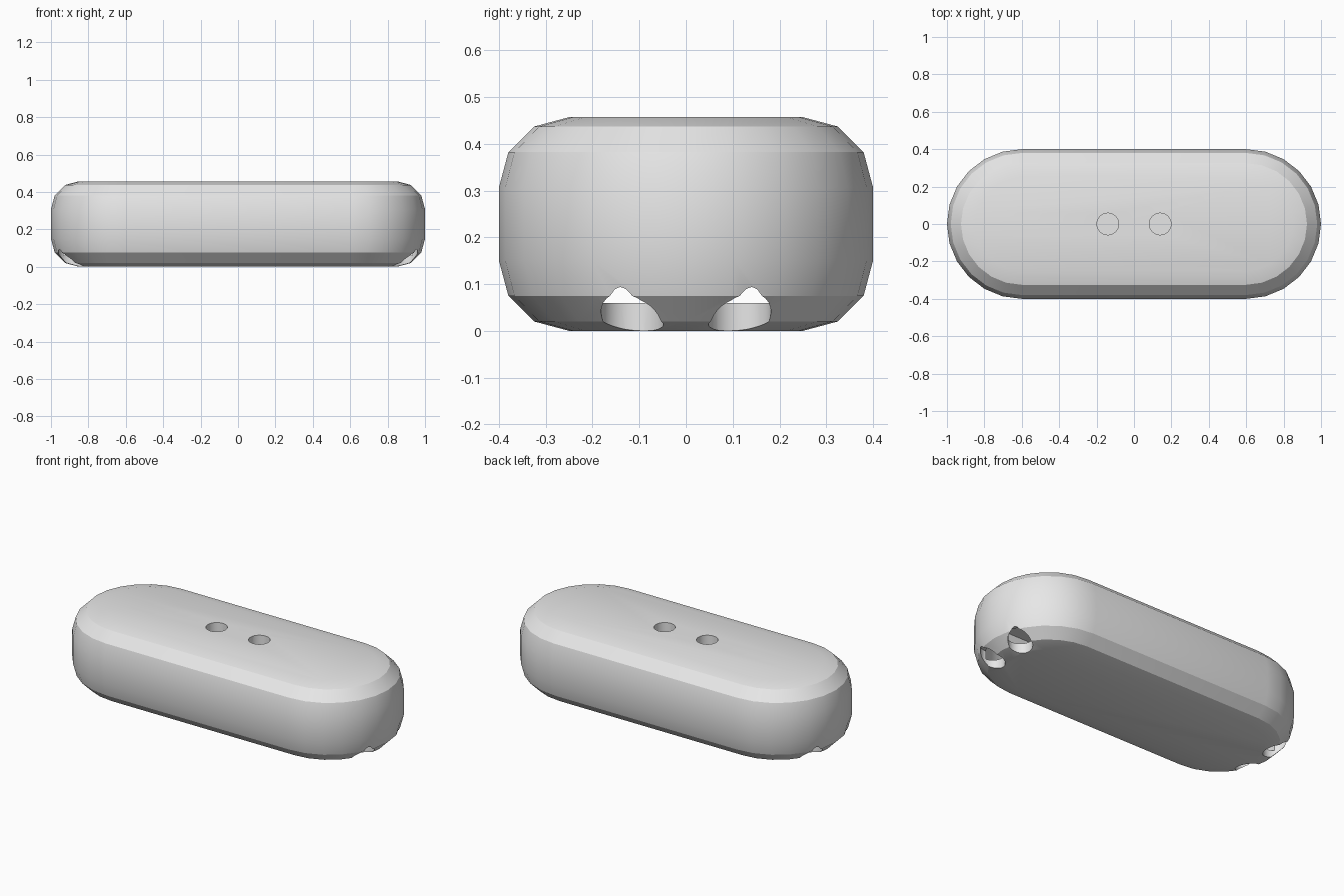
import bpy, bmesh, math

if "Cube" in bpy.data.objects:
    bpy.data.objects.remove(bpy.data.objects["Cube"], do_unlink=True)

HALF_STRAIGHT, RADIUS, HEIGHT = 0.6, 0.4, 0.457
BEVEL, BEVEL_STEPS, ARC_STEPS, WALL = 0.15, 3, 12, 0.06


def stadium(radius):
    """Outline with two straight sides and two half-round ends."""
    pts = []
    for side in (1, -1):
        for i in range(ARC_STEPS + 1):
            a = math.pi * (i / ARC_STEPS - 0.5)
            pts.append((side * (HALF_STRAIGHT + radius * math.cos(a)),
                        side * radius * math.sin(a)))
    return pts


def loft(name, profile):
    """Stack stadium rings from (radius, z) pairs and cap both ends."""
    bm = bmesh.new()
    rings = [[bm.verts.new((x, y, z)) for x, y in stadium(r)] for r, z in profile]
    n = len(rings[0])
    for lo, hi in zip(rings, rings[1:]):
        for i in range(n):
            j = (i + 1) % n
            bm.faces.new((lo[i], lo[j], hi[j], hi[i]))
    bm.faces.new(rings[0][::-1])
    bm.faces.new(rings[-1])
    bmesh.ops.recalc_face_normals(bm, faces=bm.faces)
    mesh = bpy.data.meshes.new(name)
    bm.to_mesh(mesh)
    bm.free()
    obj = bpy.data.objects.new(name, mesh)
    bpy.context.collection.objects.link(obj)
    return obj


def drill(name, x, y, z, radius, depth):
    bpy.ops.mesh.primitive_cylinder_add(vertices=32, radius=radius, depth=depth,
                                        location=(x, y, z))
    obj = bpy.context.object
    obj.name = name
    return obj


# Outer casing with rounded upper and lower rims
arc = []
for i in range(BEVEL_STEPS + 1):
    a = math.pi / 2 * i / BEVEL_STEPS
    arc.append((RADIUS - BEVEL * (1 - math.sin(a)), BEVEL * (1 - math.cos(a))))
casing = loft("casing", arc + [(r, HEIGHT - z) for r, z in reversed(arc)])

# Hollow inside, two holes on top and two cord holes under each end
cutters = [loft("cavity_cutter", [(RADIUS - WALL, WALL),
                                  (RADIUS - WALL, HEIGHT - WALL)])]
for side in (-1, 1):
    cutters.append(drill("top_hole_cutter", side * 0.14, 0, HEIGHT, 0.058, 0.2))
    for y in (-0.115, 0.115):
        cutters.append(drill("cord_hole_cutter", side * 0.893, y, 0, 0.067, 0.22))

bpy.ops.object.select_all(action='DESELECT')
bpy.context.view_layer.objects.active = casing
casing.select_set(True)
for cutter in cutters:
    cutter.hide_render = True
    mod = casing.modifiers.new("cut", 'BOOLEAN')
    mod.operation, mod.solver, mod.object = 'DIFFERENCE', 'EXACT', cutter
    bpy.ops.object.modifier_apply(modifier=mod.name)
    bpy.data.objects.remove(cutter, do_unlink=True)

# Plain grey finish
grey = bpy.data.materials.new("light_grey")
grey.use_nodes = True
colour = (0.8, 0.8, 0.8, 1)
grey.diffuse_color = colour
grey.node_tree.nodes["Principled BSDF"].inputs["Base Color"].default_value = colour
casing.data.materials.clear()
casing.data.materials.append(grey)
for face in casing.data.polygons:
    face.material_index = 0
bpy.ops.object.shade_smooth_by_angle(angle=math.radians(28))
